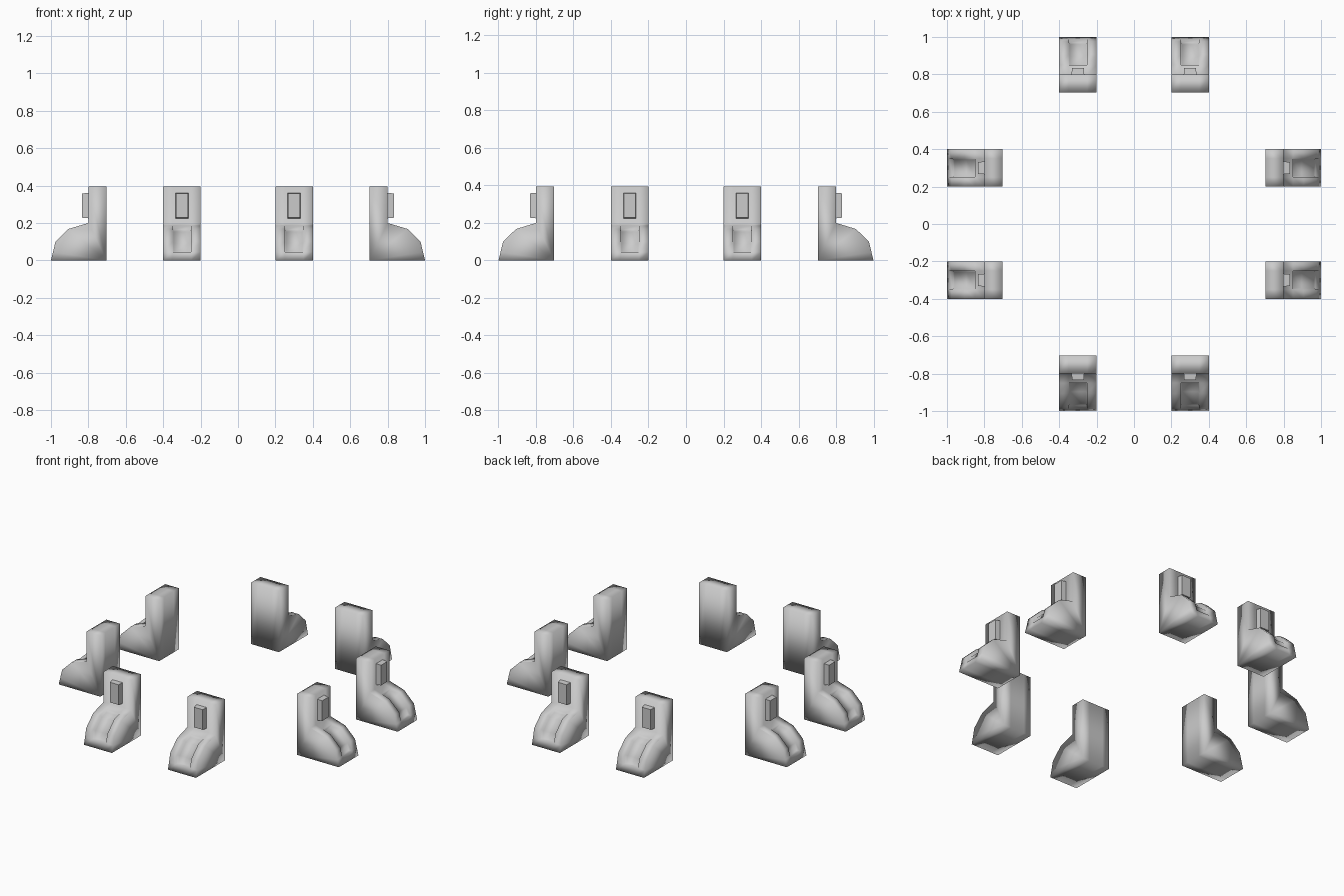
import bpy, bmesh, math
from mathutils import Matrix

if "Cube" in bpy.data.objects:
    bpy.data.objects.remove(bpy.data.objects["Cube"])

# Outline of a buttress: (distance outward, height)
PROFILE = [(0.703, 0), (1.0, 0), (0.989, 0.045), (0.976, 0.10), (0.906, 0.168),
           (0.85, 0.185), (0.80, 0.20), (0.80, 0.395), (0.703, 0.395)]
COLUMNS = [-0.1, -0.05, 0.05, 0.1]
RECESS = range(2, 5)  # profile segments covered by the sunken panel


def finish(bm, name, smooth):
    bmesh.ops.recalc_face_normals(bm, faces=bm.faces)
    for f in bm.faces:
        f.smooth = smooth
    mesh = bpy.data.meshes.new(name)
    bm.to_mesh(mesh)
    bm.free()
    return mesh


def buttress_mesh():
    bm = bmesh.new()
    loops = [[bm.verts.new((u, -r, z)) for r, z in PROFILE] for u in COLUMNS]
    n = len(PROFILE)
    panel = []
    for c in range(3):
        for i in range(n):
            j = (i + 1) % n
            f = bm.faces.new((loops[c][i], loops[c + 1][i], loops[c + 1][j], loops[c][j]))
            if c == 1 and i in RECESS:
                panel.append(f)
    bm.faces.new(loops[0])
    bm.faces.new(loops[-1])
    bmesh.ops.recalc_face_normals(bm, faces=bm.faces)
    # Sunken panel on the curved slope
    bmesh.ops.inset_region(bm, faces=panel, thickness=0.006, depth=-0.018,
                           use_even_offset=True)
    return finish(bm, "buttress", True)


def plate_mesh():
    # Raised plate on the upright face, slightly tapered outward
    bm = bmesh.new()
    bmesh.ops.create_cube(bm, size=1, matrix=Matrix.Translation((0, -0.811, 0.293))
                          @ Matrix.Diagonal((0.07, 0.044, 0.138, 1)))
    for v in bm.verts:
        if v.co.y < -0.82:
            v.co.x *= 0.9
            v.co.z = 0.293 + (v.co.z - 0.293) * 0.94
    return finish(bm, "raised_plate", False)


# Two buttresses on each of the four sides
parts = [buttress_mesh(), plate_mesh()]
for side in range(4):
    for k, offset in enumerate((-0.3, 0.3)):
        for mesh in parts:
            ob = bpy.data.objects.new(f"{mesh.name}_{side}_{k}", mesh)
            ob.matrix_world = (Matrix.Rotation(side * math.pi / 2, 4, 'Z')
                               @ Matrix.Translation((offset, 0, 0)))
            bpy.context.collection.objects.link(ob)
